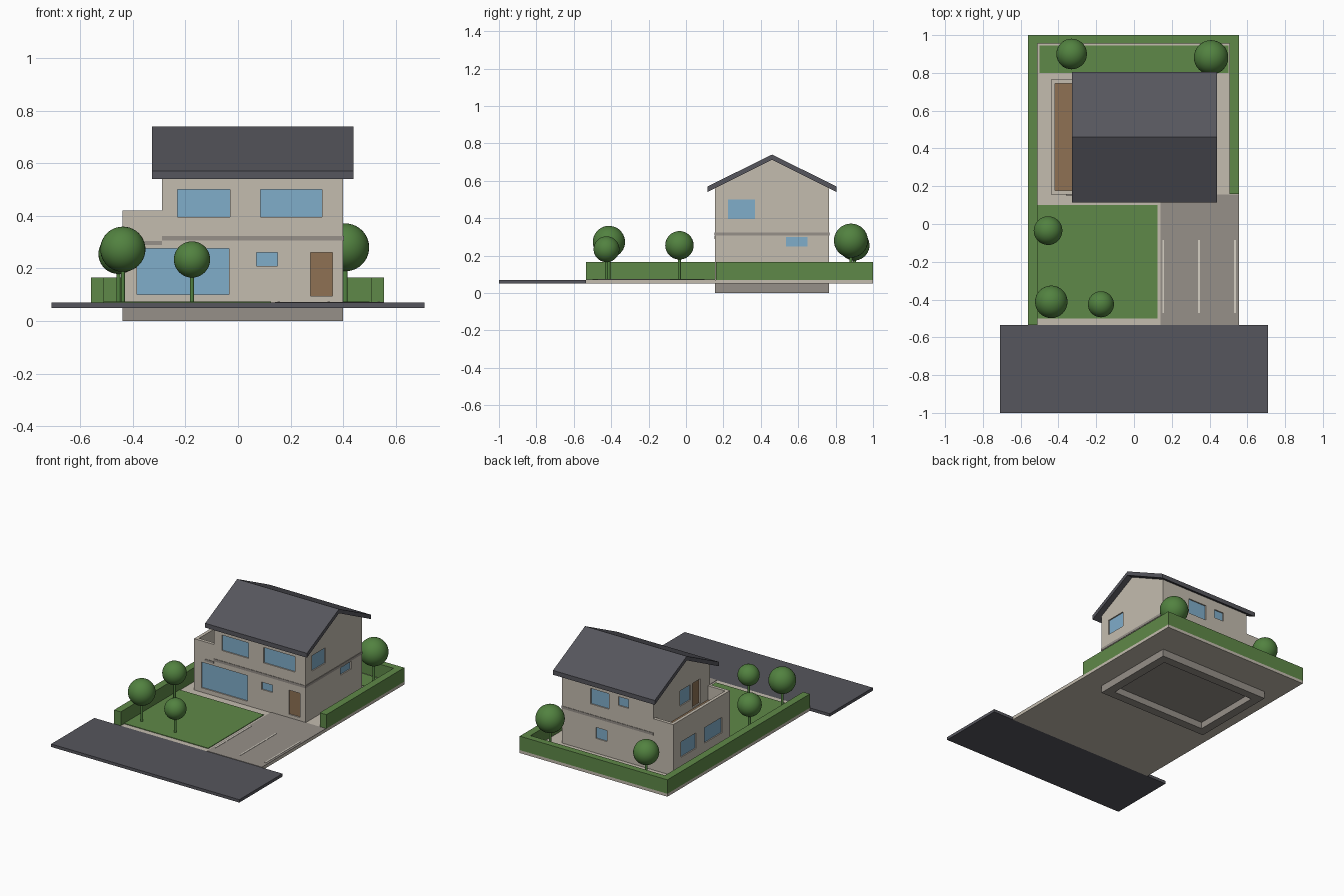
import bpy, bmesh, math
from mathutils import Vector

if "Cube" in bpy.data.objects:
    bpy.data.objects.remove(bpy.data.objects["Cube"])


def material(name, r, g, b):
    lin = [((c / 255 + 0.055) / 1.055) ** 2.4 for c in (r, g, b)]
    m = bpy.data.materials.new(name)
    m.diffuse_color = (*lin, 1)
    m.use_nodes = True
    m.node_tree.nodes["Principled BSDF"].inputs["Base Color"].default_value = m.diffuse_color
    return m


WALL = material("beige_plaster", 196, 188, 175)
GREY = material("grey_concrete", 150, 144, 137)
ROOF = material("dark_slate", 86, 86, 93)
GRASS = material("grass_green", 95, 137, 72)
LEAF = material("leaf_green", 82, 130, 64)
GLASS = material("window_blue", 128, 173, 202)
WOOD = material("brown_wood", 142, 113, 84)
LINE = material("pale_line", 214, 208, 196)


def finish(name, bm, mat):
    bmesh.ops.recalc_face_normals(bm, faces=bm.faces)
    me = bpy.data.meshes.new(name)
    bm.to_mesh(me)
    bm.free()
    me.materials.append(mat)
    ob = bpy.data.objects.new(name, me)
    bpy.context.collection.objects.link(ob)
    return ob


def add_box(bm, x0, x1, y0, y1, z0, z1):
    vs = bmesh.ops.create_cube(bm, size=1)["verts"]
    for v in vs:
        v.co = Vector((x1 if v.co.x > 0 else x0, y1 if v.co.y > 0 else y0, z1 if v.co.z > 0 else z0))


def boxes(name, mat, *dims):
    bm = bmesh.new()
    for d in dims:
        add_box(bm, *d)
    return finish(name, bm, mat)


def prism(name, mat, profile, x0, x1):
    """Extrude a (y, z) profile along x."""
    bm = bmesh.new()
    f = bm.faces.new([bm.verts.new((x0, y, z)) for y, z in profile])
    ext = bmesh.ops.extrude_face_region(bm, geom=[f])["geom"]
    bmesh.ops.translate(bm, vec=(x1 - x0, 0, 0), verts=[g for g in ext if isinstance(g, bmesh.types.BMVert)])
    return finish(name, bm, mat)


# Plot, road and paving
boxes("road", ROOF, (-.71, .71, -1, -.535, .05, .07))
boxes("plot_slab", WALL, (-.56, .555, -.535, 1, .05, .07))
boxes("driveway", GREY, (.14, .555, -.535, .155, .069, .073))
boxes("parking_lines", LINE, *[(x - .005, x + .005, -.47, -.085, .072, .075) for x in (.155, .345, .535)])
boxes("lawns", GRASS, (-.51, .125, -.5, .1, .069, .074), (-.5, .5, .8, .945, .069, .074))
boxes("hedge", GRASS, (-.56, -.51, -.535, .955, .07, .165), (-.56, .555, .955, 1, .07, .165),
      (.505, .555, .16, .955, .07, .165))

# Foundation ring below the plot
X0, XU, X1, Y0, Y1 = -.44, -.29, .40, .155, .765
T = .06
boxes("foundation", GREY, (X0, X1, Y0, Y0 + T, 0, .05), (X0, X1, Y1 - T, Y1, 0, .05),
      (X0, X0 + T, Y0 + T, Y1 - T, 0, .05), (X1 - T, X1, Y0 + T, Y1 - T, 0, .05),
      (X0 + T, X1 - T, Y0 + T, Y1 - T, .045, .05))

# House walls
ground_floor = boxes("ground_floor", WALL, (X0, X1, Y0, Y1, .07, .315))
upper_floor = prism("upper_floor", WALL, [(Y0, .315), (Y1, .315), (Y1, .56), (.46, .712), (Y0, .56)], XU, X1)

# Openings: side, start, end, bottom, top, filling
openings = [
    ("front", -.385, -.035, .10, .275, GLASS), ("front", .07, .15, .21, .26, GLASS),
    ("front", .275, .36, .095, .26, WOOD), ("front", -.23, -.03, .395, .5, GLASS),
    ("front", .085, .32, .395, .5, GLASS),
    ("right", .225, .37, .395, .5, GLASS), ("right", .535, .65, .25, .3, GLASS),
    ("back", .045, .185, .395, .5, GLASS), ("back", -.1, -.025, .44, .5, GLASS),
    ("back", .06, .145, .17, .245, GLASS),
    ("left", .52, .68, .165, .27, GLASS), ("left", .24, .43, .165, .27, GLASS),
    ("balcony", .365, .48, .395, .5, GLASS), ("balcony", .26, .345, .335, .5, WOOD),
]


def slot(side, a, b, z0, z1, near, far):
    """Box reaching from depth near to depth far inside the wall."""
    plane, axis, inward = {"front": (Y0, "y", 1), "back": (Y1, "y", -1), "right": (X1, "x", -1),
                           "left": (X0, "x", 1), "balcony": (XU, "x", 1)}[side]
    p, q = sorted((plane + inward * near, plane + inward * far))
    return (a, b, p, q, z0, z1) if axis == "y" else (p, q, a, b, z0, z1)


cutter = boxes("opening_cutter", WALL, *[slot(*o[:5], -.02, .012) for o in openings])
cutter.hide_render = True
for ob in (ground_floor, upper_floor):
    mod = ob.modifiers.new("openings", "BOOLEAN")
    mod.operation, mod.solver, mod.object = "DIFFERENCE", "EXACT", cutter
    bpy.context.view_layer.objects.active = ob
    bpy.ops.object.modifier_apply(modifier=mod.name)
bpy.data.objects.remove(cutter)

boxes("windows", GLASS, *[slot(*o[:5], .008, .014) for o in openings if o[5] is GLASS])
boxes("doors", WOOD, *[slot(*o[:5], .008, .014) for o in openings if o[5] is WOOD])

# String course around the house
E = .003
boxes("floor_band", GREY, (XU, X1 + E, Y0 - E, Y0 + .01, .307, .324), (XU, X1 + E, Y1 - .01, Y1 + E, .307, .324),
      (X1 - .01, X1 + E, Y0, Y1, .307, .324), (X0 + .08, XU, Y0 - E, Y0 + .01, .29, .304))

# Balcony
boxes("balcony_parapet", WALL, (X0, XU, Y0, Y0 + .022, .315, .42), (X0, XU, Y1 - .022, Y1, .315, .42),
      (X0, X0 + .022, Y0 + .022, Y1 - .022, .315, .42))
boxes("balcony_deck", WOOD, (X0 + .022, XU, Y0 + .022, Y1 - .022, .314, .325))

# Gable roof
prism("roof", ROOF, [(.115, .54), (.46, .712), (.805, .54), (.805, .57), (.46, .74), (.115, .57)], -.328, .44)

# Trees: x, y, crown height, crown radius
for x, y, z, r in [(-.33, .9, .255, .081), (.408, .882, .28, .091), (-.455, -.035, .255, .076),
                   (-.438, -.412, .273, .086), (-.175, -.425, .234, .069)]:
    bm = bmesh.new()
    bmesh.ops.create_uvsphere(bm, u_segments=32, v_segments=20, radius=r)
    bmesh.ops.translate(bm, vec=(x, y, z), verts=bm.verts)
    for f in bm.faces:
        f.smooth = True
    finish("tree_crown", bm, LEAF)
    bm = bmesh.new()
    bmesh.ops.create_cone(bm, cap_ends=True, segments=12, radius1=.008, radius2=.008, depth=z - .07)
    bmesh.ops.translate(bm, vec=(x, y, (z + .07) / 2), verts=bm.verts)
    finish("tree_trunk", bm, LEAF)
